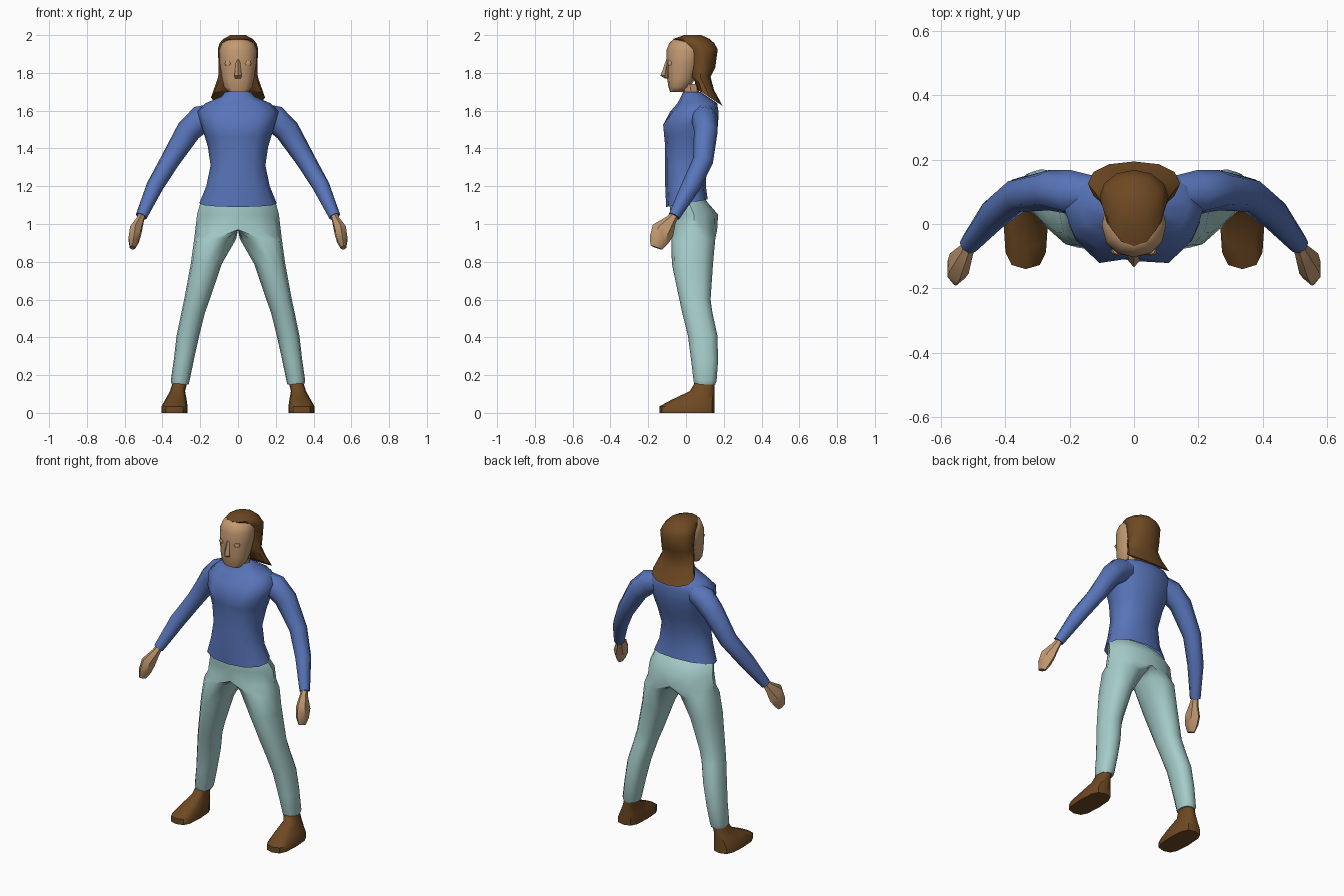
import bpy, bmesh, math
from mathutils import Vector

if "Cube" in bpy.data.objects:
    bpy.data.objects.remove(bpy.data.objects["Cube"])


def material(name, rgb):
    m = bpy.data.materials.new(name)
    m.diffuse_color = (*rgb, 1)
    m.use_nodes = True
    m.node_tree.nodes["Principled BSDF"].inputs["Base Color"].default_value = m.diffuse_color
    return m


BLUE = material("sweater blue", (0.098, 0.178, 0.49))
TEAL = material("trouser teal", (0.376, 0.61, 0.59))
SKIN = material("skin", (0.54, 0.32, 0.165))
BROWN = material("brown", (0.155, 0.066, 0.0165))


def loft(name, rings, mat, mirror=False, clamp=False, tweak=None, angle=45, caps=(1, 1)):
    """Join rings of points, cap the ends, optionally mirror across x."""
    bm = bmesh.new()
    loops = []
    for ring in rings:
        loop = []
        for p in ring:
            p = Vector(p)
            if tweak:
                p = tweak(p)
            if clamp:
                p.x = max(p.x, 0)
            loop.append(bm.verts.new(p))
        loops.append(loop)
    n = len(loops[0])
    for a, b in zip(loops, loops[1:]):
        for i in range(n):
            j = (i + 1) % n
            bm.faces.new((a[i], a[j], b[j], b[i]))
    ends = [bm.faces.new(loops[0][::-1]), bm.faces.new(loops[-1])]
    bmesh.ops.recalc_face_normals(bm, faces=bm.faces)
    drop = {f for f, keep in zip(ends, caps) if not keep}
    if clamp:  # open the centre seam
        drop |= {f for f in bm.faces if all(v.co.x < 1e-4 for v in f.verts)}
    bmesh.ops.delete(bm, geom=list(drop), context='FACES')
    me = bpy.data.meshes.new(name)
    bm.to_mesh(me)
    bm.free()
    me.materials.append(mat)
    ob = bpy.data.objects.new(name, me)
    bpy.context.collection.objects.link(ob)
    bpy.ops.object.select_all(action='DESELECT')
    ob.select_set(True)
    bpy.context.view_layer.objects.active = ob
    bpy.ops.object.shade_smooth_by_angle(angle=math.radians(angle))
    if mirror:
        ob.modifiers.new("mirror", 'MIRROR')
    return ob


def circle(n, e):
    for i in range(n):
        a = 2 * math.pi * i / n
        c, s = round(math.cos(a), 6), round(math.sin(a), 6)
        yield math.copysign(abs(c) ** e, c), math.copysign(abs(s) ** e, s)


def level(z, x0, x1, y0, y1, n=12, e=0.85, tilt=0):
    """Horizontal rounded section; tilt raises the back."""
    cx, rx, cy, ry = (x0 + x1) / 2, (x1 - x0) / 2, (y0 + y1) / 2, (y1 - y0) / 2
    return [(cx + rx * c, cy + ry * s, z + tilt * s) for c, s in circle(n, e)]


def sweep(path, n=8, e=1):
    """Sections square to a path of (x, y, z, depth radius, width radius)."""
    pts = [Vector(p[:3]) for p in path]
    rings = []
    for i, p in enumerate(pts):
        d = (pts[min(i + 1, len(pts) - 1)] - pts[max(i - 1, 0)]).normalized()
        a = d.cross(Vector((1, 0, 0))).normalized()
        b = a.cross(d)
        rings.append([p + a * path[i][3] * c + b * path[i][4] * s
                      for c, s in circle(n, e)])
    return rings


def bust(p):
    # push the breasts out and hollow the middle
    if p.y < -0.05 and 1.5 < p.z < 1.56:
        if abs(p.x) < 0.01:
            p.y += 0.018
        elif abs(p.x) < 0.13:
            p.y -= 0.015
    return p


# Sweater body
loft("sweater_body", [
    level(1.11, -.205, .205, -.105, .115, e=.92, tilt=.02),
    level(1.2, -.168, .168, -.11, .105, e=.9),
    level(1.31, -.145, .145, -.11, .11),
    level(1.41, -.16, .16, -.11, .14),
    level(1.46, -.175, .175, -.115, .155),
    level(1.525, -.195, .195, -.123, .17),
    level(1.595, -.215, .215, -.083, .172),
    level(1.64, -.17, .17, -.045, .165),
    level(1.677, -.085, .085, -.025, .11),
    level(1.70, -.068, .068, -.015, .075)], BLUE, tweak=bust, angle=60, caps=(0, 1))

# Sleeves
loft("sleeve", sweep([
    (.06, .085, 1.607, .05, .045), (.195, .098, 1.557, .07, .073),
    (.262, .105, 1.493, .063, .066), (.36, .09, 1.335, .054, .052),
    (.44, .025, 1.2, .05, .046), (.512, -.063, 1.04, .031, .031)]),
    BLUE, mirror=True, angle=60, caps=(0, 1))

# Hands
loft("hand", sweep([
    (.508, -.058, 1.05, .022, .02), (.518, -.08, 1.02, .03, .022),
    (.542, -.122, .965, .062, .035), (.552, -.143, .915, .052, .032),
    (.559, -.157, .875, .033, .016)], n=6), SKIN, mirror=True, caps=(0, 1))

# Trousers: half pelvis flowing into one leg, mirrored
loft("trousers", [
    level(1.14, -.175, .175, -.078, .095, e=1),
    level(1.11, -.2, .2, -.085, .118, e=1),
    level(1.05, -.217, .217, -.085, .17, e=1.1),
    level(.97, -.226, .226, -.08, .165, e=1),
    level(.92, .01, .232, -.077, .155),
    level(.79, .085, .25, -.075, .143),
    level(.6, .15, .285, -.035, .13),
    level(.53, .175, .3, -.02, .14),
    level(.41, .205, .325, .01, .166),
    level(.28, .234, .34, .027, .17),
    level(.17, .256, .356, .04, .162),
    level(.15, .262, .35, .045, .155)], TEAL, mirror=True, clamp=True, caps=(0, 1))

# Shoes
loft("shoe", [
    level(0, .267, .405, -.14, .15, e=.65),
    level(.035, .267, .405, -.14, .15, e=.65),
    level(.07, .272, .385, -.075, .15, e=.7),
    level(.115, .28, .36, .02, .15, e=.8),
    level(.165, .268, .345, .05, .15)], BROWN, mirror=True, caps=(1, 0))

# Neck and head
loft("neck", [
    level(1.69, -.06, .06, -.012, .07, n=8),
    level(1.74, -.06, .06, -.03, .07, n=8)], SKIN, caps=(0, 0))
loft("head", [
    level(1.70, -.055, .055, -.085, -.02),
    level(1.725, -.075, .075, -.093, .02),
    level(1.77, -.085, .085, -.1, .05),
    level(1.85, -.097, .097, -.103, .08, e=.9),
    level(1.92, -.1, .1, -.103, .1, e=.95),
    level(1.96, -.085, .085, -.088, .08, e=1),
    level(1.978, -.05, .05, -.065, .05, e=1)], SKIN, angle=60)

# Nose and eyes
loft("nose", [
    level(1.77, -.015, .015, -.11, -.09, n=4, e=1),
    level(1.785, -.019, .019, -.135, -.09, n=4, e=1),
    level(1.87, -.01, .01, -.105, -.09, n=4, e=1)], SKIN, angle=20)
loft("eye", [
    level(1.838, .035, .065, -.094, -.07, n=8),
    level(1.85, .03, .072, -.098, -.07, n=8),
    level(1.862, .035, .065, -.094, -.07, n=8)], SKIN, mirror=True, angle=60)

# Hair: cap, pinch at the nape, flared ends dipping at the back
loft("hair", [
    level(2.0, -.04, .04, -.01, .08, e=1),
    level(1.98, -.078, .078, -.068, .125, e=1),
    level(1.957, -.098, .098, -.04, .15, e=1),
    level(1.925, -.107, .107, .0, .168, e=1),
    level(1.83, -.102, .102, .015, .155, e=1),
    level(1.78, -.105, .105, .02, .13, e=.9),
    level(1.735, -.12, .12, .045, .148, e=.9, tilt=-.025),
    level(1.67, -.143, .143, .055, .194, e=.9, tilt=-.045)], BROWN)
